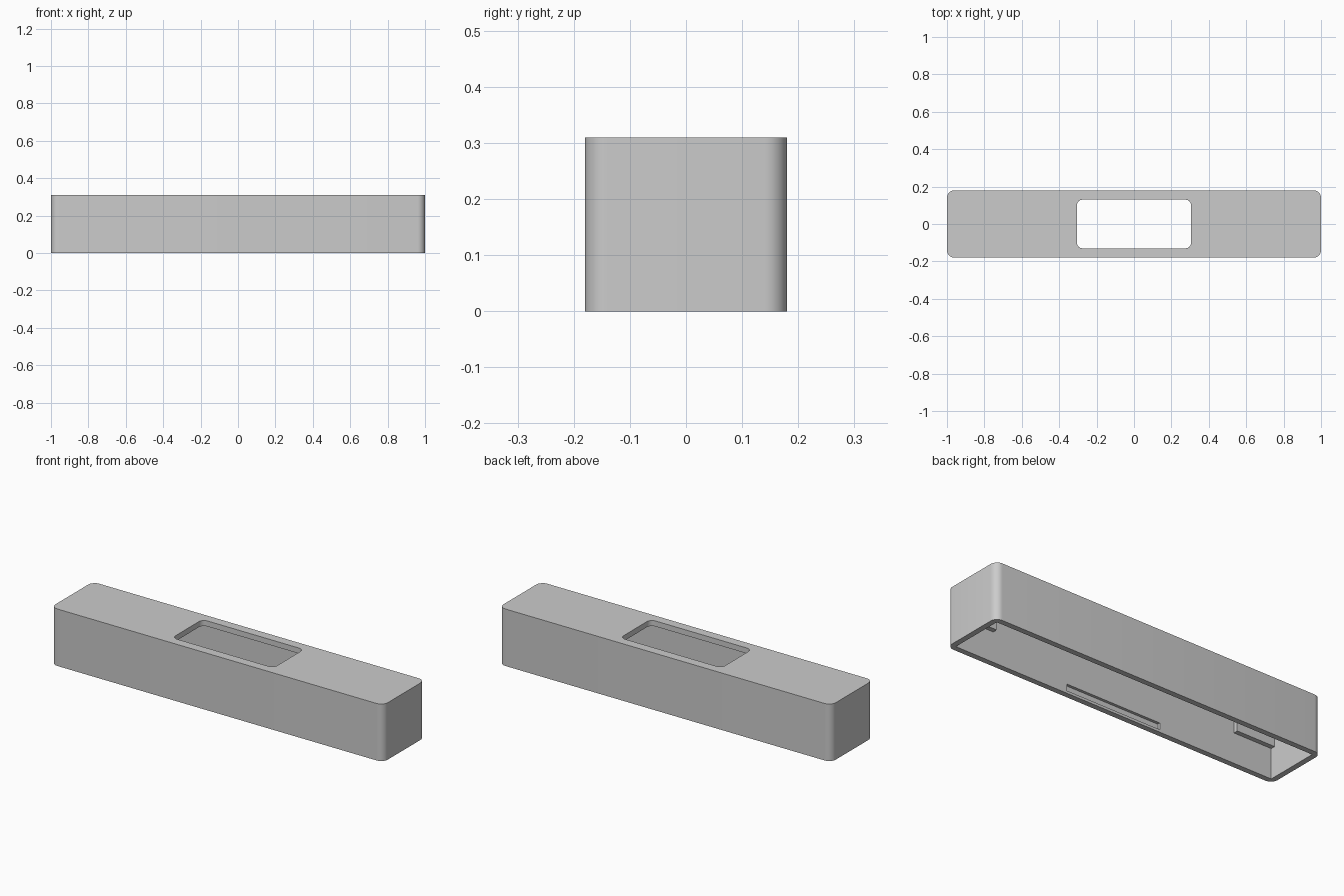
import bpy, bmesh

LENGTH, WIDTH, HEIGHT = 2.0, 0.36, 0.31
WALL = 0.03

old = bpy.data.objects.get("Cube")
if old:
    bpy.data.objects.remove(old, do_unlink=True)

grey = bpy.data.materials.new("plain grey")
grey.use_nodes = True
colour = (0.6, 0.6, 0.6, 1)
grey.diffuse_color = colour
grey.node_tree.nodes["Principled BSDF"].inputs["Base Color"].default_value = colour


def block(name, low, high, radius=0):
    """Box between two corners, with optional rounded upright edges."""
    bm = bmesh.new()
    bmesh.ops.create_cube(bm, size=1)
    for v in bm.verts:
        v.co = [high[i] if v.co[i] > 0 else low[i] for i in range(3)]
    if radius:
        upright = [e for e in bm.edges
                   if abs(e.verts[0].co.z - e.verts[1].co.z) > 0.01]
        bmesh.ops.bevel(bm, geom=upright, offset=radius, offset_type='OFFSET',
                        segments=8, profile=0.5, affect='EDGES')
    bmesh.ops.recalc_face_normals(bm, faces=bm.faces)
    mesh = bpy.data.meshes.new(name)
    bm.to_mesh(mesh)
    bm.free()
    mesh.materials.append(grey)
    obj = bpy.data.objects.new(name, mesh)
    bpy.context.collection.objects.link(obj)
    return obj


def cut(target, cutter):
    """Subtract the cutter and discard it."""
    cutter.hide_render = True
    mod = target.modifiers.new("cut", 'BOOLEAN')
    mod.operation = 'DIFFERENCE'
    mod.solver = 'EXACT'
    mod.object = cutter
    bpy.context.view_layer.objects.active = target
    bpy.ops.object.modifier_apply(modifier=mod.name)
    bpy.data.objects.remove(cutter, do_unlink=True)


# Outer shell, open underneath
hx, hy = LENGTH / 2, WIDTH / 2
ix, iy, ceiling = hx - WALL, hy - WALL, HEIGHT - WALL
shell = block("cover_shell", (-hx, -hy, 0), (hx, hy, HEIGHT), 0.04)
cut(shell, block("cavity", (-ix, -iy, -0.1), (ix, iy, ceiling)))

# Rounded window through the top
cut(shell, block("window", (-0.305, -0.13, 0.2), (0.305, 0.13, 0.4), 0.03))

# Shallow snap grooves inside both long walls
for side in (-1, 1):
    ys = sorted((side * (iy - 0.02), side * (iy + 0.015)))
    cut(shell, block("groove", (-0.285, ys[0], 0.014), (0.285, ys[1], 0.05)))

# Support rails in the four inner corners
for x_name, sx in (("left", 1), ("right", -1)):
    for y_name, sy in (("front", -1), ("back", 1)):
        xs = sorted((sx * 0.74, sx * (ix + 0.005)))
        ys = sorted((sy * (iy - 0.025), sy * (iy + 0.005)))
        block(f"{y_name}_{x_name}_rail", (xs[0], ys[0], 0.165),
              (xs[1], ys[1], ceiling + 0.005))

# Smooth the rounded corners, keep the edges crisp
bpy.ops.object.select_all(action='DESELECT')
shell.select_set(True)
bpy.context.view_layer.objects.active = shell
bpy.ops.object.shade_smooth_by_angle()
